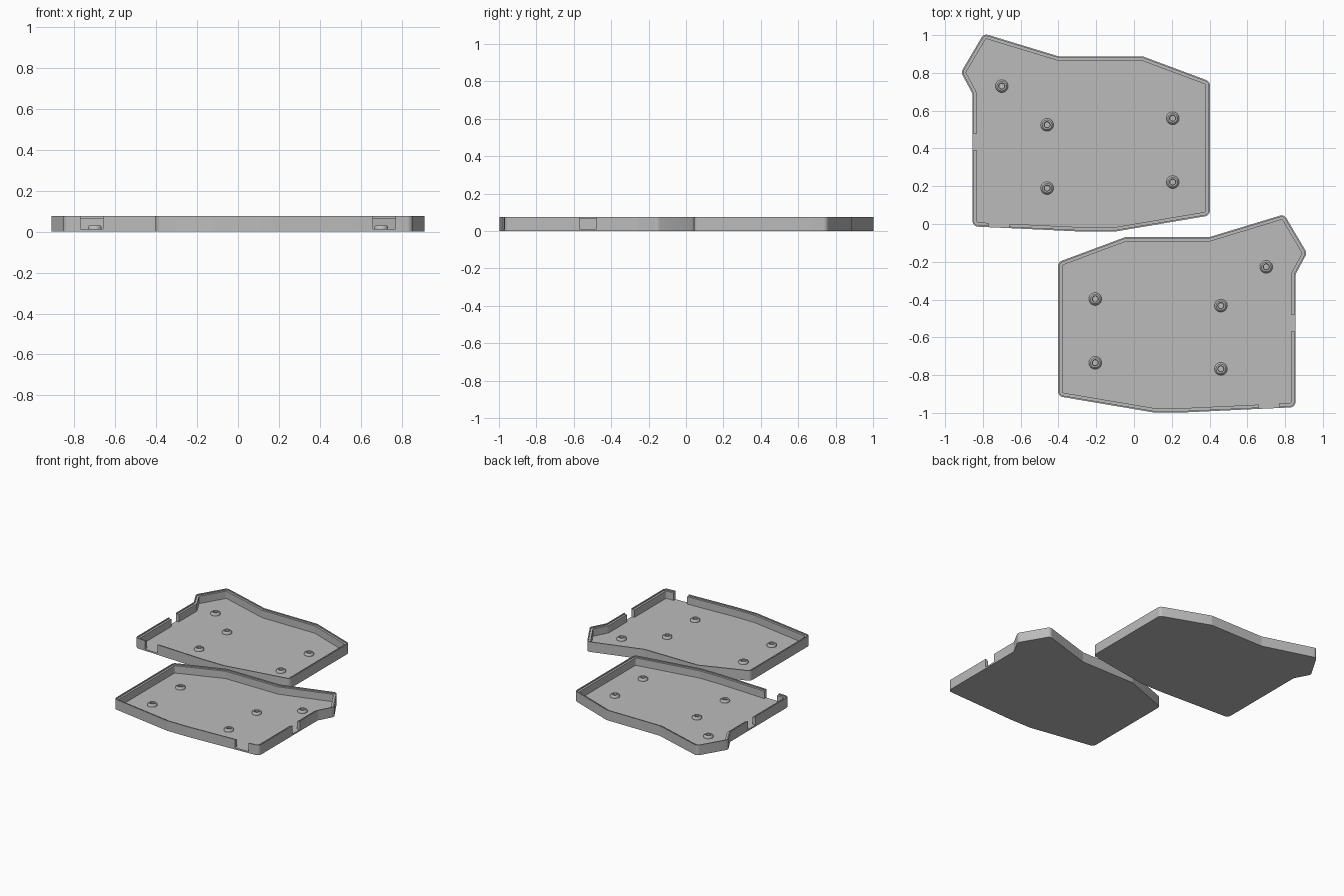
import bpy, bmesh, math
from mathutils import Vector

if "Cube" in bpy.data.objects:
    bpy.data.objects.remove(bpy.data.objects["Cube"])

FLOOR, LEDGE, TOP = 0.012, 0.068, 0.076   # heights of floor, inner ledge and rim
LIP, WALL = 0.008, 0.023                  # widths of rim lip and whole wall
RADIUS = 0.03
SHIFT = -0.957                            # second tray: mirrored in x, moved in y

grey = bpy.data.materials.new("light grey")
grey.diffuse_color = (0.5, 0.5, 0.5, 1)
grey.use_nodes = True
grey.node_tree.nodes["Principled BSDF"].inputs["Base Color"].default_value = grey.diffuse_color

# Counter-clockwise outline corners; "gap" starts a wall opening, "end" is its far side
OUTLINE = [(-0.855, 0.69, ""), (-0.855, 0.478, "gap"), (-0.855, 0.388, "end"),
           (-0.855, -0.013, ""), (-0.77, -0.017, "gap"), (-0.66, -0.022, "end"),
           (-0.28, -0.04, ""), (-0.10, -0.04, ""), (0.402, 0.045, ""),
           (0.402, 0.755, ""), (0.045, 0.888, ""), (-0.40, 0.888, ""),
           (-0.795, 1.008, ""), (-0.916, 0.803, "")]
POSTS = [(-0.70, 0.73), (-0.46, 0.525), (0.205, 0.56), (0.205, 0.222), (-0.46, 0.19)]


def rounded(outline):
    """Round every plain corner into a short arc."""
    pts, n = [], len(outline)
    for i, (x, y, tag) in enumerate(outline):
        p = Vector((x, y))
        a = (p - Vector(outline[i - 1][:2])).normalized()
        b = (Vector(outline[(i + 1) % n][:2]) - p).normalized()
        turn = a.angle_signed(b) * -1
        if tag or abs(turn) < 0.1:
            pts.append((p, tag))
            continue
        side = math.copysign(1, turn)
        start = p - a * RADIUS * math.tan(abs(turn) / 2)
        centre = start + Vector((-a.y, a.x)) * side * RADIUS
        steps = max(2, round(abs(turn) / 0.2))
        for k in range(steps + 1):
            t = turn * k / steps
            c, s = math.cos(t), math.sin(t)
            r = start - centre
            pts.append((centre + Vector((r.x * c - r.y * s, r.x * s + r.y * c)), ""))
    return pts


def inset(pts, d):
    """Move the outline inward by d with mitred corners."""
    out, n = [], len(pts)
    for i in range(n):
        a = (pts[i] - pts[i - 1]).normalized()
        b = (pts[(i + 1) % n] - pts[i]).normalized()
        na, nb = Vector((-a.y, a.x)), Vector((-b.y, b.x))
        out.append(pts[i] + (na + nb) * d / (1 + na.dot(nb)))
    return out


def finish(bm, name, mirrored, angle):
    if mirrored:
        for v in bm.verts:
            v.co.x, v.co.y = -v.co.x, v.co.y + SHIFT
    bmesh.ops.recalc_face_normals(bm, faces=bm.faces)
    mesh = bpy.data.meshes.new(name)
    bm.to_mesh(mesh)
    bm.free()
    mesh.materials.append(grey)
    ob = bpy.data.objects.new(name, mesh)
    bpy.context.collection.objects.link(ob)
    bpy.ops.object.select_all(action='DESELECT')
    ob.select_set(True)
    bpy.context.view_layer.objects.active = ob
    bpy.ops.object.shade_smooth_by_angle(angle=math.radians(angle))


def tray(name, mirrored):
    tagged = rounded(OUTLINE)
    pts, tags = [p for p, t in tagged], [t for p, t in tagged]
    n = len(pts)
    bm = bmesh.new()
    # wall section: outside, rim lip, ledge, inside down to the floor
    section = [(0, 0), (0, FLOOR), (0, TOP), (LIP, TOP), (LIP, LEDGE), (WALL, LEDGE), (WALL, FLOOR)]
    loops = []
    for d, z in section:
        loops.append([(p.x, p.y, z) for p in inset(pts, d)])
    vs = [[bm.verts.new(c) for c in loop] for loop in loops]
    for i in range(n):
        j = (i + 1) % n
        bands = [(0, 1), (1, 6)] if tags[i] == "gap" else [(k, k + 1) for k in range(6)]
        for lo, hi in bands:
            bm.faces.new((vs[lo][i], vs[lo][j], vs[hi][j], vs[hi][i]))
        # cut ends of the wall beside an opening
        if tags[i]:
            bm.faces.new([vs[k][i] for k in range(1, 7)])
    bm.faces.new(vs[0])    # underside
    bm.faces.new(vs[6])    # floor
    finish(bm, name, mirrored, 20)


def posts(name, mirrored):
    """Low round posts with a central hole, turned from a profile."""
    profile = [(0.034, FLOOR - 0.002), (0.034, 0.019), (0.031, 0.026), (0.025, 0.031),
               (0.017, 0.031), (0.015, 0.029), (0.015, FLOOR + 0.001)]
    seg = 24
    bm = bmesh.new()
    for px, py in POSTS:
        rings = [[bm.verts.new((px + r * math.cos(2 * math.pi * k / seg),
                                py + r * math.sin(2 * math.pi * k / seg), z))
                  for k in range(seg)] for r, z in profile]
        for a, b in zip(rings, rings[1:]):
            for k in range(seg):
                m = (k + 1) % seg
                bm.faces.new((a[k], a[m], b[m], b[k]))
        bm.faces.new(rings[-1])
        bm.faces.new(rings[0])
    finish(bm, name, mirrored, 35)


for side, mirrored in (("back", False), ("front", True)):
    tray(side + "_tray", mirrored)
    posts(side + "_tray_posts", mirrored)
